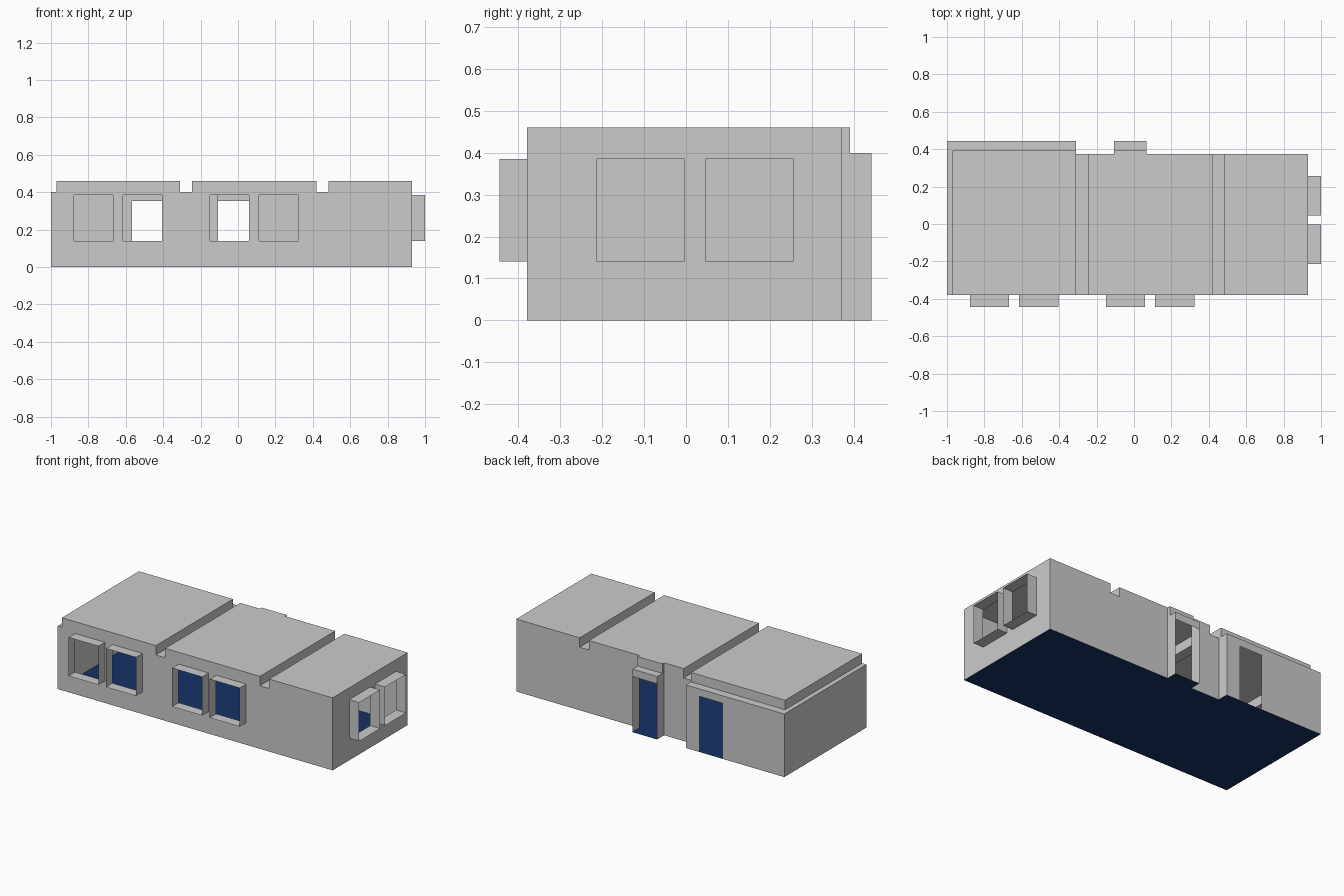
import bpy, bmesh

if "Cube" in bpy.data.objects:
    bpy.data.objects.remove(bpy.data.objects["Cube"])

FRONT, BACK, EAVE, PORCH = -0.38, 0.373, 0.392, 0.443   # y lines
LEFT, STEP, RIGHT = -1.0, -0.31, 0.93                   # x lines
LEDGE, ROOF, DOOR_TOP = 0.40, 0.46, 0.353               # heights
WIN = (0.14, 0.385)
WIN_W, DEPTH = 0.21, 0.065
DOOR2 = (-0.108, 0.066)


def make(name, faces, mat=None):
    bm = bmesh.new()
    for f in faces:
        bm.faces.new([bm.verts.new(p) for p in f])
    bmesh.ops.remove_doubles(bm, verts=bm.verts, dist=1e-5)
    me = bpy.data.meshes.new(name)
    bm.to_mesh(me)
    bm.free()
    ob = bpy.data.objects.new(name, me)
    bpy.context.collection.objects.link(ob)
    if mat:
        me.materials.append(mat)
    return ob


def panel(p, q, z0, z1, holes=()):
    """Upright sheet from p to q; holes are (start, end, bottom, top) along it."""
    length = ((q[0] - p[0]) ** 2 + (q[1] - p[1]) ** 2) ** 0.5
    us = sorted({0, length, *[u for h in holes for u in h[:2]]})
    zs = sorted({z0, z1, *[z for h in holes for z in h[2:]]})

    def at(u, z):
        t = u / length
        return (p[0] + (q[0] - p[0]) * t, p[1] + (q[1] - p[1]) * t, z)

    faces = []
    for a, b in zip(us, us[1:]):
        for c, d in zip(zs, zs[1:]):
            u, z = (a + b) / 2, (c + d) / 2
            if not any(h[0] < u < h[1] and h[2] < z < h[3] for h in holes):
                faces.append([at(a, c), at(b, c), at(b, d), at(a, d)])
    return faces


def flat(x0, x1, y0, y1, z):
    return [[(x0, y0, z), (x1, y0, z), (x1, y1, z), (x0, y1, z)]]


# Walls follow the footprint, counter-clockwise
footprint = [(LEFT, FRONT), (RIGHT, FRONT), (RIGHT, BACK), (DOOR2[1], BACK),
             (DOOR2[1], PORCH), (DOOR2[0], PORCH), (DOOR2[0], BACK),
             (STEP, BACK), (STEP, PORCH), (LEFT, PORCH)]
front_windows = [-0.877, -0.615, -0.15, 0.113]
side_windows = [-0.213, 0.046]
openings = {
    0: [(x - LEFT, x - LEFT + WIN_W, *WIN) for x in front_windows],
    1: [(y - FRONT, y - FRONT + WIN_W, *WIN) for y in side_windows],
    4: [(0, DOOR2[1] - DOOR2[0], 0, DOOR_TOP)],
    8: [(STEP + 0.406, STEP + 0.566, 0, DOOR_TOP)],
}
walls = []
for i, p in enumerate(footprint):
    walls += panel(p, footprint[(i + 1) % len(footprint)], 0, LEDGE, openings.get(i, ()))
make("walls", walls)

# Blue floor
blue = bpy.data.materials.new("floor_blue")
blue.diffuse_color = (0.008, 0.032, 0.13, 1)
blue.use_nodes = True
blue.node_tree.nodes["Principled BSDF"].inputs["Base Color"].default_value = blue.diffuse_color
make("floor", [[(x, y, 0) for x, y in reversed(footprint)]], blue)

# Raised roof slabs; the middle one juts out over the back door
slabs = {
    "roof_left": [(-0.97, FRONT), (STEP, FRONT), (STEP, EAVE), (-0.97, EAVE)],
    "roof_middle": [(-0.245, FRONT), (0.42, FRONT), (0.42, BACK), (DOOR2[1], BACK),
                    (DOOR2[1], EAVE), (DOOR2[0], EAVE), (DOOR2[0], BACK), (-0.245, BACK)],
    "roof_right": [(0.485, FRONT), (RIGHT, FRONT), (RIGHT, BACK), (0.485, BACK)],
}
for name, outline in slabs.items():
    faces = [[(x, y, ROOF) for x, y in outline]]
    for i, p in enumerate(outline):
        faces += panel(p, outline[(i + 1) % len(outline)], LEDGE, ROOF)
    make(name, faces)

# Gutters between slabs and ledges along the left end and porches
make("roof_gutters", flat(STEP, -0.245, FRONT, BACK, LEDGE) + flat(0.42, 0.485, FRONT, BACK, LEDGE))
make("roof_ledges", flat(LEFT, -0.97, FRONT, PORCH, LEDGE)
     + flat(-0.97, STEP, EAVE, PORCH, LEDGE)
     + flat(*DOOR2, EAVE, PORCH, LEDGE))


# Window surrounds: open thin tubes standing out from the wall
def surround(name, place):
    ring = [(0, WIN[0]), (WIN_W, WIN[0]), (WIN_W, WIN[1]), (0, WIN[1])]
    faces = []
    for i, (u, z) in enumerate(ring):
        v, w = ring[(i + 1) % 4]
        faces.append([place(u, z, 0), place(v, w, 0), place(v, w, DEPTH), place(u, z, DEPTH)][::-1])
    make(name, faces)


for n, x in enumerate(front_windows):
    surround(f"front_window_{n + 1}", lambda u, z, d: (x + u, FRONT - d, z))
for n, y in enumerate(side_windows):
    surround(f"side_window_{n + 1}", lambda u, z, d: (RIGHT + d * 0.07 / DEPTH, y + u, z))
